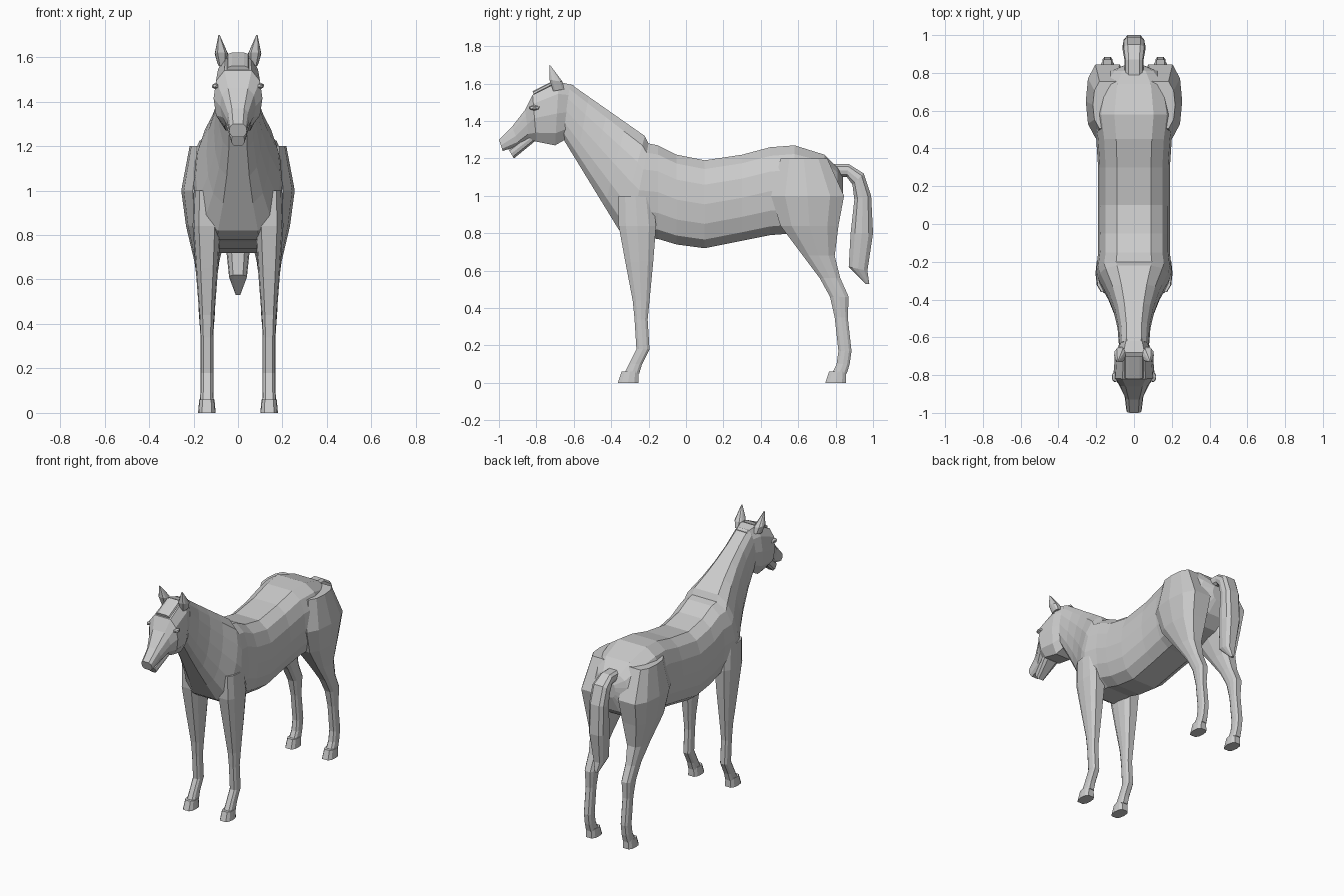
import bpy
import bmesh
from math import pi, sin, cos, sqrt
from mathutils import Vector

# Remove the default object only
default = bpy.data.objects.get("Cube")
if default:
    bpy.data.objects.remove(default, do_unlink=True)

# The single coat colour
coat = bpy.data.materials.new("grey coat")
coat.use_nodes = True
coat.diffuse_color = (0.6, 0.6, 0.6, 1)
coat.node_tree.nodes["Principled BSDF"].inputs["Base Color"].default_value = coat.diffuse_color


def cross_section(first, second, half_width, count):
    """Rounded oval between two edge points, flattened where it meets each edge."""
    angles = [pi * (i + 0.5) / count for i in range(count)]
    right = []
    left = []
    for angle in angles:
        along = (1 - cos(angle) / cos(angles[0])) / 2
        middle = first.lerp(second, along)
        sideways = Vector((half_width * sqrt(sin(angle)), 0, 0))
        right.append(middle + sideways)
        left.append(middle - sideways)
    return right + left[::-1]


def loft(name, rings, count=5, mirrored=False):
    """Skin a row of rings, each given as (first edge, second edge, half width, centre x)."""
    bm = bmesh.new()
    loops = []
    for first, second, half_width, centre in rings:
        start, end = Vector((centre, *first)), Vector((centre, *second))
        outline = cross_section(start, end, half_width, count)
        loops.append([bm.verts.new(point) for point in outline])
    for low, high in zip(loops, loops[1:]):
        for i in range(len(low)):
            bm.faces.new((low[i - 1], low[i], high[i], high[i - 1]))
    bm.faces.new(loops[0])
    bm.faces.new(loops[-1])
    bmesh.ops.recalc_face_normals(bm, faces=bm.faces)
    mesh = bpy.data.meshes.new(name)
    bm.to_mesh(mesh)
    bm.free()
    mesh.materials.append(coat)
    obj = bpy.data.objects.new(name, mesh)
    bpy.context.collection.objects.link(obj)
    if mirrored:
        obj.modifiers.new("other side", "MIRROR")


def central_loft(name, rings, count=5):
    """Loft on the symmetry plane from rings of (y, z, y, z, half width)."""
    loft(name, [((ya, za), (yb, zb), half, 0) for ya, za, yb, zb, half in rings], count)


def limb(name, joints):
    """Mirrored level rings of (y, z, depth); the width follows from the depth."""
    rings = [((y - depth / 2, z), (y + depth / 2, z), 0.01 + 0.27 * depth, 0.14)
             for y, z, depth in joints]
    loft(name, rings, mirrored=True)


def leg(name, joints, ground_y):
    """Leg down to the pastern, with a hoof that flares towards the ground."""
    pastern = [(ground_y + 0.04, 0.1, 0.07), (ground_y + 0.02, 0.05, 0.08)]
    limb(name, joints + pastern)
    limb(name + "_hoof", [(ground_y + 0.01, 0.06, 0.09), (ground_y, 0, 0.11)])


# Trunk from rump to withers: y, top, bottom, half width
trunk = [
    (0.84, 1.1, 1, 0.05),
    (0.81, 1.15, 0.9, 0.13),
    (0.74, 1.22, 0.84, 0.19),
    (0.58, 1.27, 0.8, 0.22),
    (0.45, 1.26, 0.79, 0.2),
    (0.3, 1.22, 0.76, 0.19),
    (0.1, 1.19, 0.72, 0.19),
    (-0.05, 1.22, 0.74, 0.19),
    (-0.15, 1.27, 0.77, 0.19),
]
body = [(y, top, y, bottom, half) for y, top, bottom, half in trunk]
body.append((-0.2, 1.28, -0.3, 0.78, 0.2))

# Neck: straight crest and throat lines, narrowing quickly above the chest
crest = Vector((-0.22, 1.32)), Vector((-0.62, 1.6))
throat = Vector((-0.36, 0.82)), Vector((-0.66, 1.31))
steps = 4
for step in range(steps + 1):
    rise = step / steps
    half = 0.08 + 0.11 * (1 - rise) ** 2
    body.append((*crest[0].lerp(crest[1], rise), *throat[0].lerp(throat[1], rise), half))
central_loft("body_and_neck", body, count=7)

# Head, from poll to upper lip
central_loft("head", [
    (-0.6, 1.59, -0.63, 1.31, 0.07),
    (-0.68, 1.61, -0.7, 1.27, 0.1),
    (-0.82, 1.54, -0.8, 1.29, 0.11),
    (-0.86, 1.46, -0.84, 1.3, 0.08),
    (-0.93, 1.37, -0.89, 1.27, 0.05),
    (-1, 1.3, -0.98, 1.24, 0.04),
])

# Lower jaw
central_loft("lower_jaw", [
    (-0.83, 1.34, -0.81, 1.29, 0.06),
    (-0.95, 1.25, -0.92, 1.2, 0.03),
])

# Forelock lying on the brow
central_loft("forelock", [
    (-0.7, 1.62, -0.7, 1.59, 0.05),
    (-0.82, 1.56, -0.81, 1.53, 0.05),
])

# Eyes
for side, direction in (("left", 1), ("right", -1)):
    bpy.ops.mesh.primitive_ico_sphere_add(
        subdivisions=1, location=(direction * 0.1, -0.81, 1.47), scale=(0.02, 0.03, 0.015))
    eye = bpy.context.object
    eye.name = side + "_eye"
    eye.data.materials.append(coat)

# Ears, tapering to a point
loft("ear", [
    ((-0.71, 1.56), (-0.65, 1.57), 0.02, 0.07),
    ((-0.73, 1.62), (-0.66, 1.61), 0.03, 0.075),
    ((-0.73, 1.7), (-0.72, 1.69), 0.004, 0.085),
], mirrored=True)

# Front legs, shoulder to fetlock
leg("front_leg", [
    (-0.27, 1, 0.18),
    (-0.26, 0.84, 0.2),
    (-0.25, 0.65, 0.15),
    (-0.24, 0.44, 0.09),
    (-0.24, 0.34, 0.07),
    (-0.23, 0.18, 0.07),
], ground_y=-0.31)

# Hind legs, haunch to fetlock
leg("hind_leg", [
    (0.63, 1.2, 0.25),
    (0.65, 1, 0.39),
    (0.66, 0.84, 0.31),
    (0.71, 0.68, 0.17),
    (0.77, 0.56, 0.11),
    (0.82, 0.46, 0.1),
    (0.83, 0.35, 0.07),
    (0.85, 0.17, 0.07),
], ground_y=0.8)

# Tail, arching back and hanging down
central_loft("tail", [
    (0.78, 1.17, 0.8, 1.1, 0.05),
    (0.87, 1.17, 0.86, 1.1, 0.05),
    (0.95, 1.12, 0.89, 1.06, 0.06),
    (0.99, 1, 0.9, 0.98, 0.06),
    (1, 0.8, 0.88, 0.8, 0.06),
    (0.97, 0.6, 0.87, 0.62, 0.04),
    (0.98, 0.53, 0.96, 0.53, 0.01),
])
